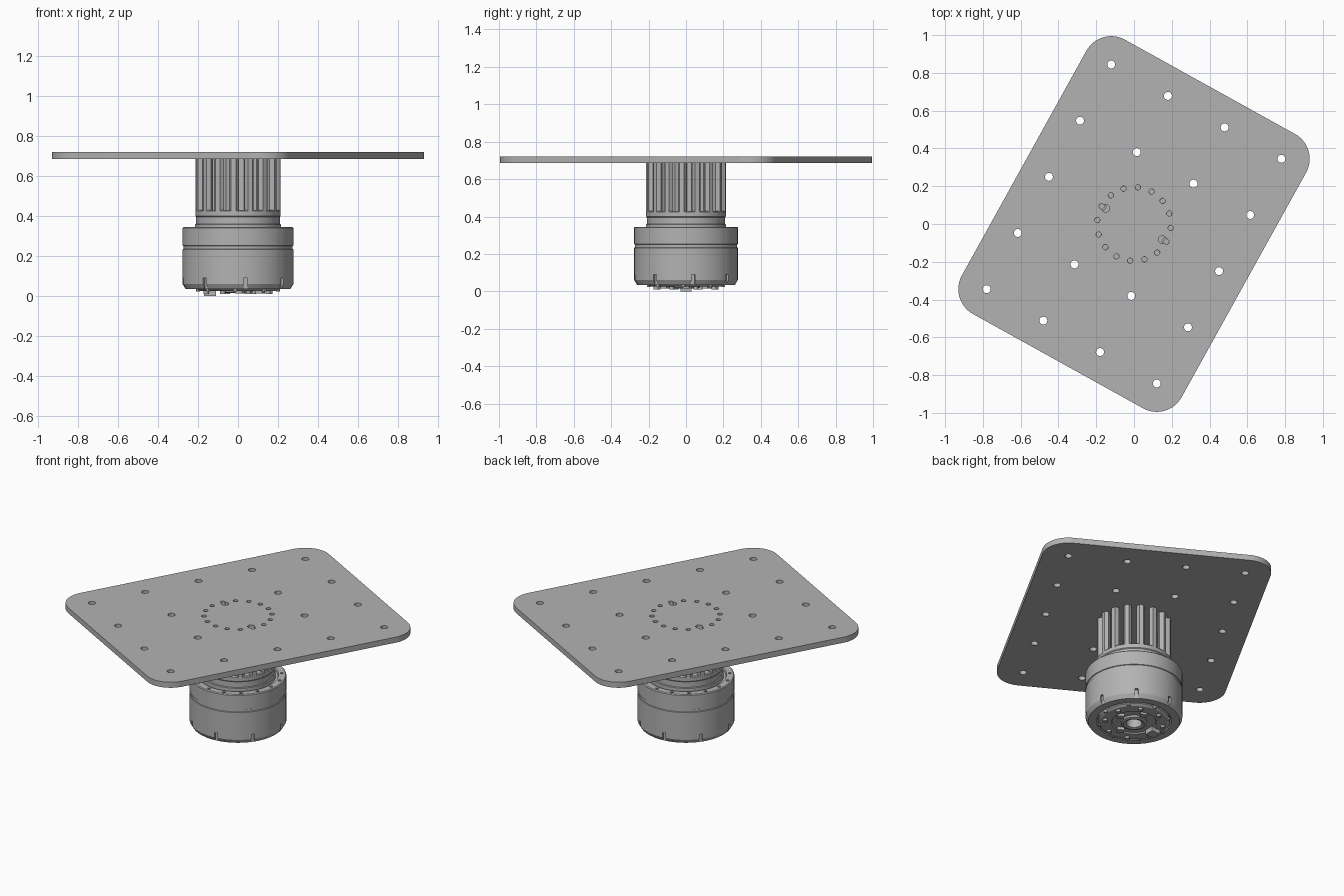
import bpy, bmesh
from math import cos, sin, pi, radians
from mathutils import Matrix, Vector

if "Cube" in bpy.data.objects:
    bpy.data.objects.remove(bpy.data.objects["Cube"])

grey = bpy.data.materials.new("machined grey")
grey.use_nodes = True
grey.diffuse_color = (0.45, 0.45, 0.45, 1)
grey.node_tree.nodes["Principled BSDF"].inputs["Base Color"].default_value = grey.diffuse_color


def finish(name, bm, smooth=True):
    bmesh.ops.recalc_face_normals(bm, faces=bm.faces)
    mesh = bpy.data.meshes.new(name)
    bm.to_mesh(mesh)
    bm.free()
    mesh.materials.append(grey)
    ob = bpy.data.objects.new(name, mesh)
    bpy.context.collection.objects.link(ob)
    if smooth:
        shade(ob)
    return ob


def select(ob):
    bpy.ops.object.select_all(action="DESELECT")
    ob.select_set(True)
    bpy.context.view_layer.objects.active = ob


def shade(ob):
    select(ob)
    bpy.ops.object.shade_smooth_by_angle(angle=radians(30))


def ring(radius, count, start):
    """Points on a circle with their angles."""
    for i in range(count):
        a = start + 2 * pi * i / count
        yield radius * cos(a), radius * sin(a), a


def add_cylinder(bm, x, y, z0, z1, r, sides=20, turn=0):
    m = Matrix.Translation((x, y, (z0 + z1) / 2)) @ Matrix.Rotation(turn, 4, "Z")
    bmesh.ops.create_cone(bm, cap_ends=True, segments=sides, radius1=r, radius2=r,
                          depth=z1 - z0, matrix=m)


def add_box(bm, centre, size, turn=0):
    m = Matrix.Translation(centre) @ Matrix.Rotation(turn, 4, "Z") @ Matrix.Diagonal((*size, 1))
    bmesh.ops.create_cube(bm, size=1, matrix=m)


def lathe(name, profile, steps=96):
    """Closed (radius, height) loop spun about z."""
    bm = bmesh.new()
    verts = [bm.verts.new((r, 0, z)) for r, z in profile]
    edges = [bm.edges.new((verts[i - 1], verts[i])) for i in range(len(verts))]
    bmesh.ops.spin(bm, geom=verts + edges, axis=(0, 0, 1), cent=(0, 0, 0),
                   angle=2 * pi, steps=steps)
    bmesh.ops.remove_doubles(bm, verts=bm.verts, dist=1e-5)
    return finish(name, bm)


def cut(ob, bm):
    cutter = finish("cutter", bm, False)
    cutter.hide_render = True
    mod = ob.modifiers.new("cut", "BOOLEAN")
    mod.operation, mod.solver, mod.object = "DIFFERENCE", "EXACT", cutter
    select(ob)
    bpy.ops.object.modifier_apply(modifier=mod.name)
    bpy.data.objects.remove(cutter)
    shade(ob)


# Mounting plate: rounded rectangle turned in plan
TURN = radians(-29)
HALF_U, HALF_V, CORNER = 0.515, 0.68, 0.15
BOTTOM, TOP = 0.685, 0.72
turn = Matrix.Rotation(TURN, 3, "Z")
bm = bmesh.new()
outline = []
for q, (sx, sy) in enumerate([(1, 1), (-1, 1), (-1, -1), (1, -1)]):
    for i in range(17):
        a = (q + i / 16) * pi / 2
        p = Vector((sx * HALF_U + CORNER * cos(a), sy * HALF_V + CORNER * sin(a), BOTTOM))
        outline.append(bm.verts.new(turn @ p))
face = bm.faces.new(outline)
top = bmesh.ops.extrude_face_region(bm, geom=[face])["geom"]
bmesh.ops.translate(bm, vec=(0, 0, TOP - BOTTOM),
                    verts=[v for v in top if isinstance(v, bmesh.types.BMVert)])
plate = finish("mounting_plate", bm)

# Plate holes: outer grid plus the standoff ring, then two access holes
START = radians(84)
bm = bmesh.new()
for i in range(4):
    for j in range(5):
        if j == 2 and i in (1, 2):
            continue
        p = turn @ Vector(((i / 1.5 - 1) * HALF_U, (j / 2 - 1) * HALF_V, 0))
        add_cylinder(bm, p.x, p.y, 0.6, 0.8, 0.021)
for x, y, a in ring(0.195, 16, START):
    add_cylinder(bm, x, y, 0.6, 0.8, 0.014)
cut(plate, bm)
bm = bmesh.new()
for x, y, a in ring(0.171, 2, radians(151)):
    add_cylinder(bm, x, y, 0.6, 0.8, 0.021)
cut(plate, bm)

# Hexagonal standoffs with a blind bore
bm = bmesh.new()
for x, y, a in ring(0.192, 16, START):
    add_cylinder(bm, x, y, 0.42, BOTTOM, 0.024, 6, a)
standoffs = finish("standoffs", bm)
bm = bmesh.new()
for x, y, a in ring(0.195, 16, START):
    add_cylinder(bm, x, y, 0.6, 0.8, 0.013)
cut(standoffs, bm)

# Output collar with grooves
lathe("output_collar", [(0.05, 0.30), (0.215, 0.30), (0.215, 0.357), (0.209, 0.36),
                        (0.209, 0.395), (0.213, 0.40), (0.213, 0.425), (0.208, 0.43),
                        (0.05, 0.43)])

# Motor housing with band groove, lower chamfer and recessed underside
housing = lathe("motor_housing", [
    (0.05, 0.05), (0.205, 0.05), (0.215, 0.035), (0.262, 0.035), (0.277, 0.06),
    (0.277, 0.233), (0.273, 0.235), (0.273, 0.25), (0.277, 0.252), (0.277, 0.34),
    (0.272, 0.345), (0.232, 0.345), (0.228, 0.335), (0.05, 0.335)])
bm = bmesh.new()
for x, y, a in ring(0.277, 8, radians(-82)):
    add_box(bm, (x, y, 0.055), (0.03, 0.02, 0.07), a)
for x, y, a in ring(0.252, 16, START):
    add_cylinder(bm, x, y, 0.31, 0.4, 0.009, 12)
cut(housing, bm)

# Rear cover with hub rings around the bore
lathe("rear_cover", [(0.045, 0.05), (0.045, 0.02), (0.06, 0.015), (0.075, 0.02),
                     (0.075, 0.032), (0.125, 0.032), (0.13, 0.025), (0.19, 0.025),
                     (0.205, 0.035), (0.205, 0.06), (0.05, 0.06)])
lathe("centre_bore", [(0.045, 0.03), (0.055, 0.03), (0.055, 0.43), (0.045, 0.43)], 48)

# Rear cover screws
bm = bmesh.new()
for x, y, a in ring(0.168, 8, radians(18)):
    add_cylinder(bm, x, y, 0.01, 0.03, 0.013, 16)
for x, y, a in ring(0.2, 8, radians(-4)):
    add_cylinder(bm, x, y, 0.022, 0.04, 0.01, 12)
finish("cover_screws", bm)

# Cable connectors and their pins
bm = bmesh.new()
add_box(bm, (-0.14, 0, 0.015), (0.06, 0.06, 0.03))
for i in range(5):
    add_box(bm, (-0.14, (i - 2) * 0.012, 0.004), (0.05, 0.006, 0.008))
for x, y in ((0.02, 0.11), (0.01, -0.11), (0.11, 0.01)):
    add_box(bm, (x, y, 0.024), (0.04, 0.035, 0.02), TURN)
finish("cable_connectors", bm, False)
